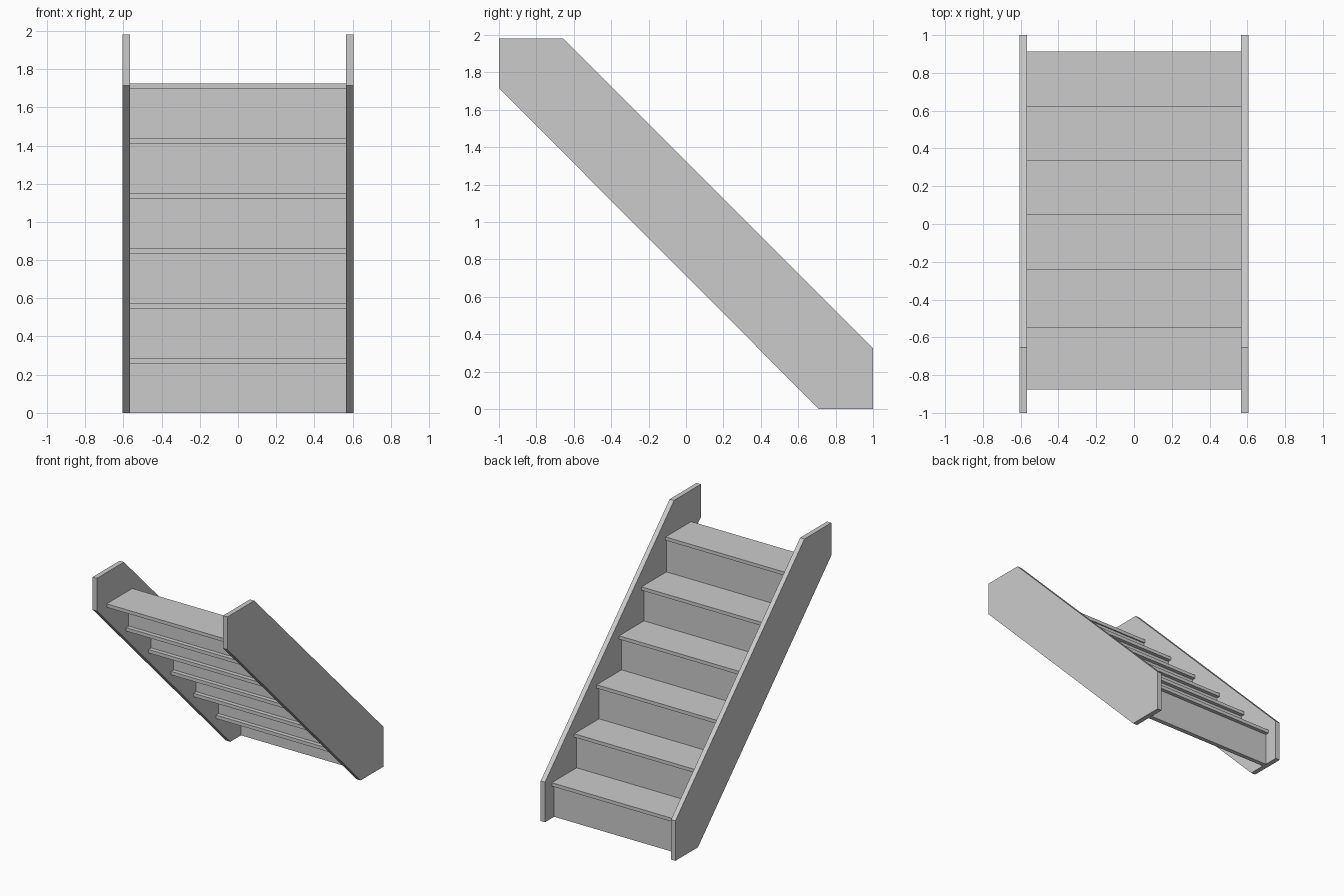
import bpy
import bmesh
from mathutils import Vector

cube = bpy.data.objects.get("Cube")
if cube:
    bpy.data.objects.remove(cube, do_unlink=True)

grey = bpy.data.materials.new("light grey")
grey.use_nodes = True
colour = (0.6, 0.6, 0.6, 1)
grey.diffuse_color = colour
grey.node_tree.nodes["Principled BSDF"].inputs["Base Color"].default_value = colour


def extrude_profile(name, profile, x0, x1):
    """Extrude a closed (y, z) outline along x."""
    bm = bmesh.new()
    face = bm.faces.new([bm.verts.new((x0, y, z)) for y, z in profile])
    result = bmesh.ops.extrude_face_region(bm, geom=[face])
    moved = [v for v in result["geom"] if isinstance(v, bmesh.types.BMVert)]
    bmesh.ops.translate(bm, vec=Vector((x1 - x0, 0, 0)), verts=moved)
    bmesh.ops.recalc_face_normals(bm, faces=bm.faces)
    mesh = bpy.data.meshes.new(name)
    bm.to_mesh(mesh)
    bm.free()
    mesh.materials.append(grey)
    obj = bpy.data.objects.new(name, mesh)
    bpy.context.collection.objects.link(obj)
    return obj


def board(name, y0, y1, z0, z1):
    """Board spanning the gap between the two stringers."""
    return extrude_profile(name, [(y0, z0), (y1, z0), (y1, z1), (y0, z1)],
                           -INNER, INNER)


INNER, OUTER = 0.566, 0.605
STEPS, RISE, RUN = 6, 0.2875, 0.288
THICK, NOSING, RISER = 0.028, 0.03, 0.036

# Sloping side boards
stringer = [(-1, 1.98), (-0.655, 1.98), (1, 0.325),
            (1, 0), (0.71, 0), (-1, 1.715)]
extrude_profile("left_stringer", stringer, INNER, OUTER)
extrude_profile("right_stringer", stringer, -OUTER, -INNER)

# Treads with the risers beneath them
for i in range(STEPS):
    last = i == STEPS - 1
    nose = 0.913 - RUN * i
    top = RISE * (i + 1)
    face_y = nose - NOSING
    tread_nose = -0.547 if last else nose
    tread_end = -0.875 if last else nose - 0.388
    board(f"tread_{i + 1}", tread_end, tread_nose, top - THICK, top)
    board(f"riser_{i + 1}", face_y - RISER, face_y, RISE * i, top - THICK)
